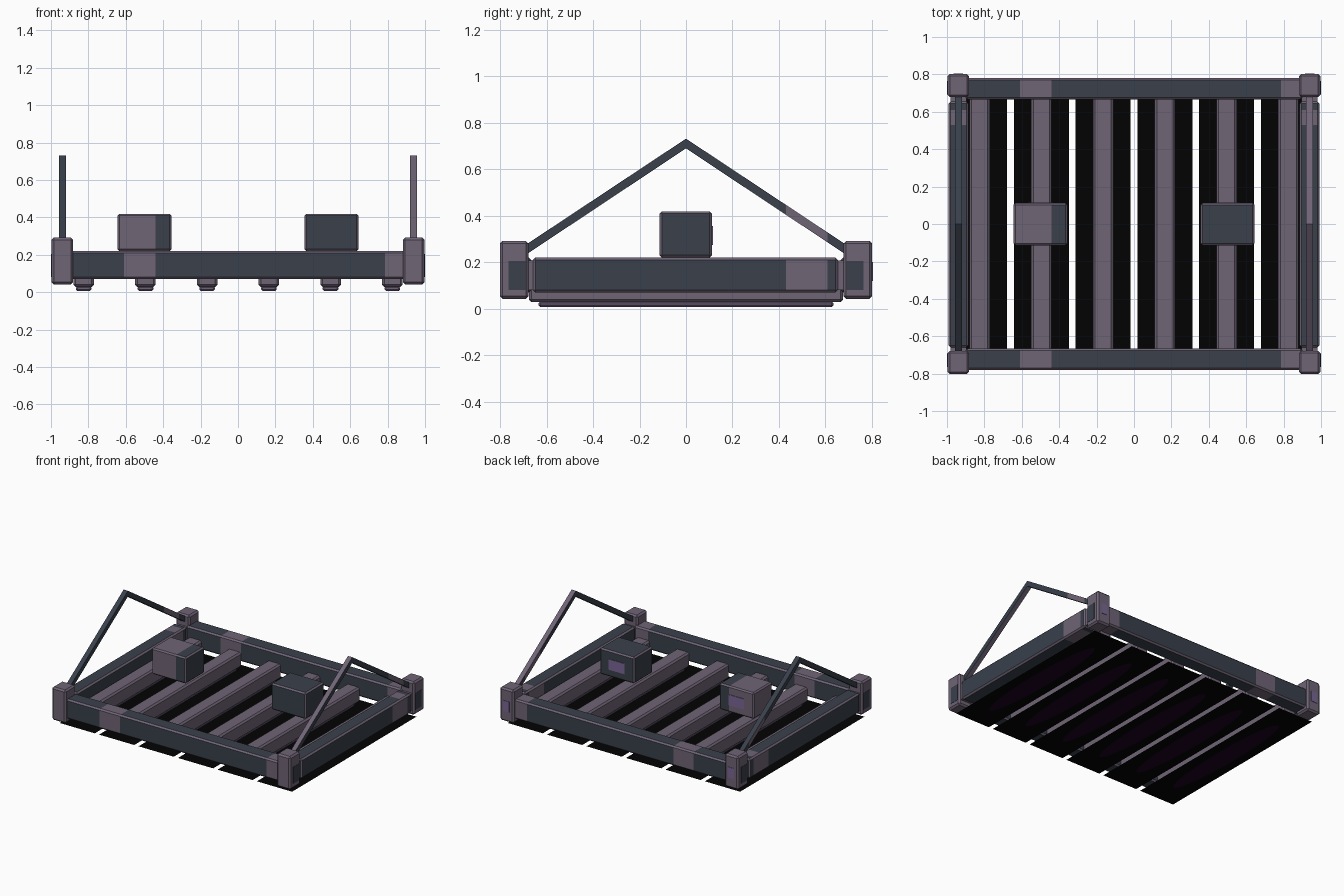
import bpy, bmesh, math
from mathutils import Vector

if "Cube" in bpy.data.objects:
    bpy.data.objects.remove(bpy.data.objects["Cube"])


def material(name, rgb):
    m = bpy.data.materials.new(name)
    m.diffuse_color = (*rgb, 1)
    m.use_nodes = True
    m.node_tree.nodes["Principled BSDF"].inputs["Base Color"].default_value = m.diffuse_color
    return m


SLATE, MAUVE, PURPLE, BLACK, GLOW = range(5)
MATS = [
    material("slate", (0.041, 0.051, 0.071)),
    material("mauve", (0.160, 0.128, 0.182)),
    material("lamp purple", (0.190, 0.135, 0.300)),
    material("black", (0.0008, 0.0008, 0.0008)),
    material("dark violet", (0.010, 0.0005, 0.014)),
]


def finish(bm, name):
    me = bpy.data.meshes.new(name)
    bm.to_mesh(me)
    bm.free()
    for m in MATS:
        me.materials.append(m)
    ob = bpy.data.objects.new(name, me)
    bpy.context.collection.objects.link(ob)
    return ob


def cut(bm, axis, values):
    no = Vector((0, 0, 0))
    no[axis] = 1
    for v in values:
        bmesh.ops.bisect_plane(bm, geom=bm.verts[:] + bm.edges[:] + bm.faces[:],
                               plane_co=no * v, plane_no=no)


def box(name, lo, hi, color, rim=None, bevel=0.0, axis=0, bands=(), top_bands=None):
    """Bevelled box; rim colours the bevels, bands are mauve stretches along an axis."""
    top_bands = bands if top_bands is None else top_bands
    bm = bmesh.new()
    bmesh.ops.create_cube(bm, size=1)
    for v in bm.verts:
        v.co = Vector([(l + h) / 2 + c * (h - l) for l, h, c in zip(lo, hi, v.co)])
    if bevel:
        bmesh.ops.bevel(bm, geom=bm.edges[:], offset=bevel, segments=1, affect='EDGES')
    cut(bm, axis, sorted({b for band in [*bands, *top_bands] for b in band}))
    bm.normal_update()
    for f in bm.faces:
        c = f.calc_center_median()[axis]
        flat = max(abs(n) for n in f.normal) > 0.95
        use = top_bands if f.normal.z > 0.9 else bands
        f.material_index = color
        if (rim is not None and not flat) or any(a < c < b for a, b in use):
            f.material_index = MAUVE if rim is None else rim
    return finish(bm, name)


# Long beams, front and back
for name, s in (("front_beam", -1), ("back_beam", 1)):
    y0, y1 = sorted((s * 0.665, s * 0.78))
    box(name, (-0.9, y0, 0.07), (0.9, y1, 0.22), SLATE, MAUVE, 0.011, 0,
        [(-0.61, -0.44), (0.785, 0.91)])

# Short side beams
for name, s in (("left_beam", -1), ("right_beam", 1)):
    x0, x1 = sorted((s * 0.885, s * 0.992))
    box(name, (x0, -0.66, 0.07), (x1, 0.655, 0.22), SLATE, MAUVE, 0.011, 1,
        [(0.43, 0.61)], [(0.53, 0.61)])

# Corner posts with slate side plates and purple back plates
for sx in (-1, 1):
    for sy in (-1, 1):
        tag = ("left" if sx < 0 else "right") + ("_front" if sy < 0 else "_back")
        x0, x1 = sorted((sx * 0.882, sx * 0.997))
        y0, y1 = sorted((sy * 0.678, sy * 0.802))
        box(tag + "_post", (x0, y0, 0.042), (x1, y1, 0.292), MAUVE, MAUVE, 0.012)
        a, b = sorted((sx * 0.99, sx * 0.999))
        c, d = sorted((sy * 0.692, sy * 0.765))
        box(tag + "_side_plate", (a, c, 0.08), (b, d, 0.205), SLATE)
        # short joint between post and side beam
        a, b = sorted((sx * 0.895, sx * 0.982))
        c, d = sorted((sy * 0.645, sy * 0.69))
        box(tag + "_joint", (a, c, 0.08), (b, d, 0.208), MAUVE)
        if sy > 0:
            box(tag + "_back_plate", (sx * 0.94 - 0.025, 0.797, 0.12),
                (sx * 0.94 + 0.025, 0.805, 0.2), PURPLE)

# Slats, each with a lamp strip and a flat dark glow panel beneath
for i in range(6):
    x = -0.825 + 0.33 * i
    box(f"slat_{i + 1}", (x - 0.055, -0.677, 0.028), (x + 0.055, 0.677, 0.14), MAUVE, MAUVE, 0.012)
    box(f"lamp_strip_{i + 1}", (x - 0.042, -0.635, 0.007), (x + 0.042, 0.635, 0.032),
        MAUVE, PURPLE, 0.008)
    bm = bmesh.new()
    vs = [bm.verts.new((x + a * 0.147, b * 0.742, 0.003))
          for a, b in ((-1, -1), (-1, 1), (1, 1), (1, -1))]
    bm.faces.new(vs).material_index = BLACK
    finish(bm, f"glow_panel_{i + 1}")
    bm = bmesh.new()
    ring = [bm.verts.new((x + 0.075 * math.cos(t), -0.56 * math.sin(t), 0))
            for t in (k * math.tau / 24 for k in range(24))]
    bm.faces.new(ring).material_index = GLOW
    finish(bm, f"glow_centre_{i + 1}")

# Two floating boxes with a purple plate on the back
for name, x, bands in (("left_box", -0.5, [(-0.7, -0.44)]), ("right_box", 0.5, [])):
    box(name, (x - 0.144, -0.114, 0.22), (x + 0.144, 0.112, 0.419), SLATE, MAUVE, 0.01, 0, bands)
    box(name + "_plate", (x - 0.065, 0.108, 0.275), (x + 0.065, 0.116, 0.355), PURPLE)

# Angled stay rods over both ends
PROFILE = [(-0.69, 0.275), (0, 0.732), (0.69, 0.275), (0.69, 0.232), (0, 0.69), (-0.69, 0.232)]
for name, s in (("left_stay", -1), ("right_stay", 1)):
    bm = bmesh.new()
    rings = [[bm.verts.new((s * 0.938 + dx, y, z)) for y, z in PROFILE] for dx in (-0.018, 0.018)]
    for i in range(6):
        j = (i + 1) % 6
        bm.faces.new((rings[0][i], rings[0][j], rings[1][j], rings[1][i]))
    for r in rings:
        bm.faces.new((r[0], r[1], r[4], r[5]))
        bm.faces.new((r[1], r[2], r[3], r[4]))
    bmesh.ops.recalc_face_normals(bm, faces=bm.faces[:])
    cut(bm, 1, (0.43, 0.61))
    bm.normal_update()
    for f in bm.faces:
        y = f.calc_center_median().y
        side = abs(f.normal.x) > 0.5
        mauve = 0.43 < y < 0.61 if side else s > 0
        f.material_index = MAUVE if mauve else SLATE
    finish(bm, name)
